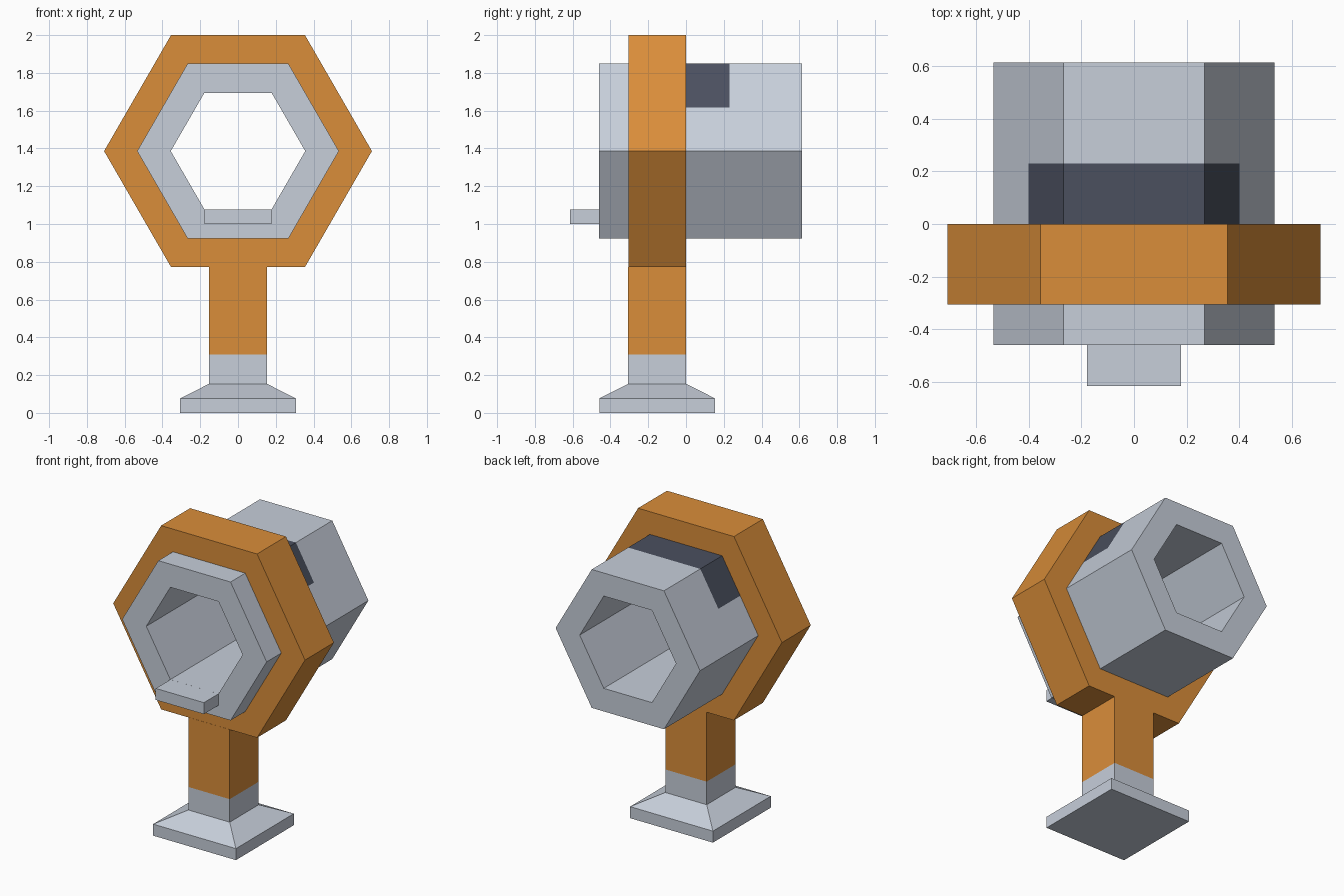
import bpy, bmesh
from math import cos, sin, pi
from mathutils import Vector

cube = bpy.data.objects.get("Cube")
if cube:
    bpy.data.objects.remove(cube, do_unlink=True)


def material(name, rgb):
    mat = bpy.data.materials.new(name)
    mat.use_nodes = True
    mat.diffuse_color = (*rgb, 1)
    mat.node_tree.nodes["Principled BSDF"].inputs["Base Color"].default_value = (*rgb, 1)
    return mat


grey = material("light_grey", (0.57, 0.62, 0.70))
orange = material("orange", (0.70, 0.27, 0.042))
dark = material("dark_slate", (0.07, 0.08, 0.114))

AXIS_Z = 1.386   # height of the tube axis
POST_Y = -0.153  # depth of the post centre


def finish(name, bm, mats):
    bmesh.ops.recalc_face_normals(bm, faces=bm.faces)
    mesh = bpy.data.meshes.new(name)
    bm.to_mesh(mesh)
    bm.free()
    for mat in mats:
        mesh.materials.append(mat)
    obj = bpy.data.objects.new(name, mesh)
    bpy.context.collection.objects.link(obj)
    return obj


def hex_ring(outer, inner, y0, y1):
    """Hexagonal pipe along y: a four-cornered section swept around the axis."""
    bm = bmesh.new()
    section = [(outer, y0), (outer, y1), (inner, y1), (inner, y0)]
    rings = [[bm.verts.new((r * cos(i * pi / 3), y, AXIS_Z + r * sin(i * pi / 3)))
              for r, y in section] for i in range(6)]
    for i in range(6):
        a, b = rings[i], rings[(i + 1) % 6]
        for j in range(4):
            k = (j + 1) % 4
            bm.faces.new((a[j], a[k], b[k], b[j]))
    return bm


def square_stack(name, levels, mat):
    """Closed square column through (half width, z) levels."""
    bm = bmesh.new()
    loops = [[bm.verts.new((sx * h, POST_Y + sy * h, z))
              for sx, sy in ((-1, -1), (1, -1), (1, 1), (-1, 1))] for h, z in levels]
    for a, b in zip(loops, loops[1:]):
        for i in range(4):
            k = (i + 1) % 4
            bm.faces.new((a[i], a[k], b[k], b[i]))
    bm.faces.new(loops[0])
    bm.faces.new(loops[-1])
    return finish(name, bm, [mat])


# Tube, with a dark band cut into its upper outside faces
OUTER, BAND_END, BAND_LOW = 0.534, 0.23, 1.617
tube = hex_ring(OUTER, 0.356, -0.46, 0.614)
for point, normal in (((0, 0, 0), (0, 1, 0)),
                      ((0, BAND_END, 0), (0, 1, 0)),
                      ((0, 0, BAND_LOW), (0, 0, 1))):
    bmesh.ops.bisect_plane(tube, geom=tube.verts[:] + tube.edges[:] + tube.faces[:],
                           plane_co=point, plane_no=normal)
tube.normal_update()
for face in tube.faces:
    c = face.calc_center_median()
    outside = Vector((c.x, 0, c.z - AXIS_Z)).length > 0.42
    if outside and abs(face.normal.y) < 0.5 and 0 < c.y < BAND_END and c.z > BAND_LOW:
        face.material_index = 1
finish("tube", tube, [grey, dark])

# Collar around the tube
finish("collar", hex_ring(0.709, 0.5, -0.305, 0), [orange])

# Lip at the front of the opening
lip = bmesh.new()
bmesh.ops.create_cube(lip, size=1)
bmesh.ops.scale(lip, vec=(0.356, 0.155, 0.077), verts=lip.verts)
bmesh.ops.translate(lip, vec=(0, -0.537, 1.039), verts=lip.verts)
finish("front_lip", lip, [grey])

# Stand
square_stack("foot", [(0.306, 0), (0.306, 0.077), (0.153, 0.154), (0.153, 0.308)], grey)
square_stack("post", [(0.153, 0.308), (0.153, 0.773)], orange)
